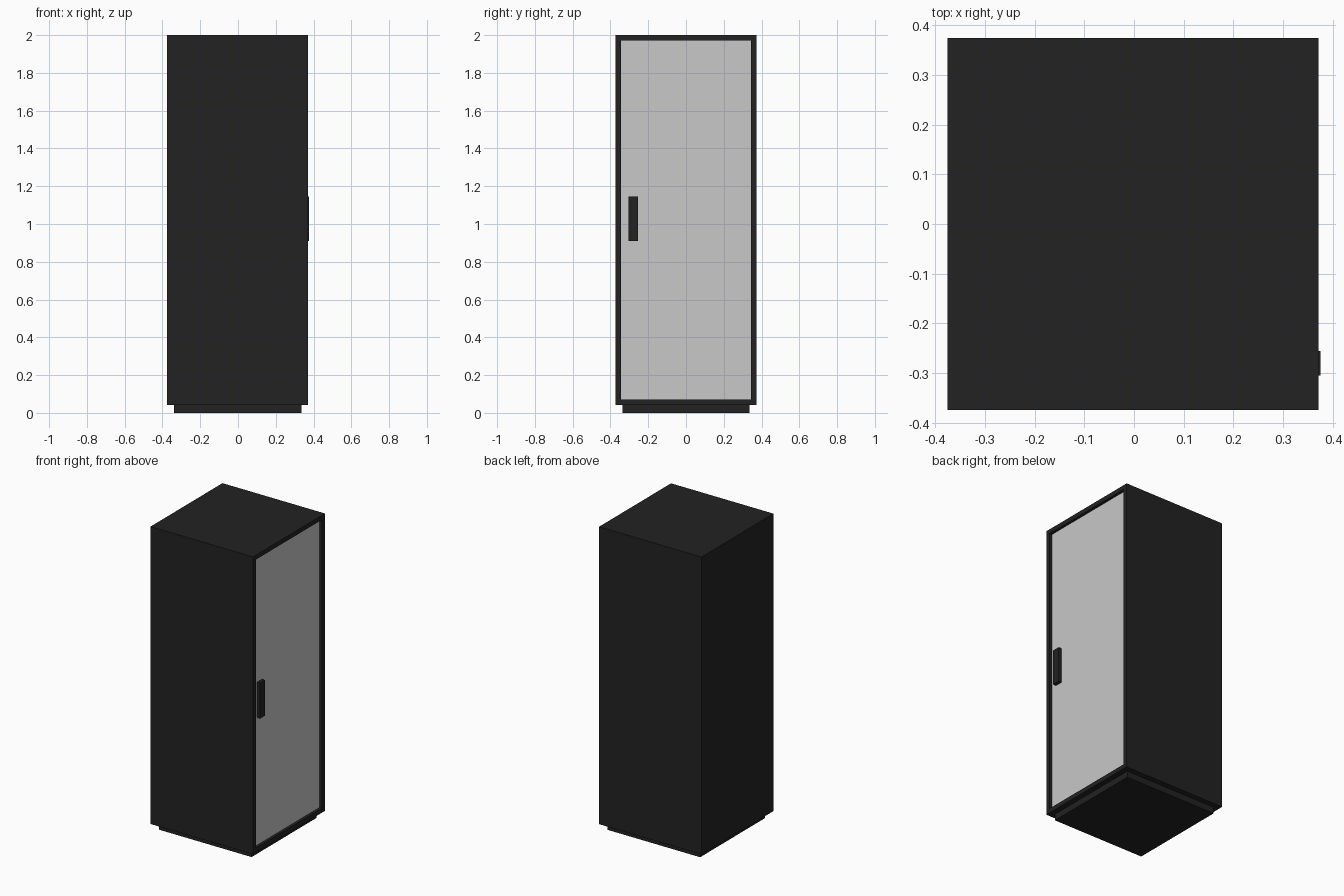
import bpy
import bmesh
from mathutils import Vector

if "Cube" in bpy.data.objects:
    bpy.data.objects.remove(bpy.data.objects["Cube"])


def make_material(name, level):
    mat = bpy.data.materials.new(name)
    mat.use_nodes = True
    colour = (level, level, level, 1)
    mat.diffuse_color = colour
    mat.node_tree.nodes["Principled BSDF"].inputs["Base Color"].default_value = colour
    return mat


black = make_material("matte black", 0.016)
grey = make_material("light grey glass", 0.58)


def make_box(name, low, high, materials):
    """Box between two corners; returns the object and its open bmesh."""
    low, high = Vector(low), Vector(high)
    bm = bmesh.new()
    bmesh.ops.create_cube(bm, size=1)
    bmesh.ops.scale(bm, vec=high - low, verts=bm.verts)
    bmesh.ops.translate(bm, vec=(low + high) / 2, verts=bm.verts)
    mesh = bpy.data.meshes.new(name)
    for mat in materials:
        mesh.materials.append(mat)
    obj = bpy.data.objects.new(name, mesh)
    bpy.context.collection.objects.link(obj)
    return obj, bm


def finish(obj, bm):
    bm.normal_update()
    bm.to_mesh(obj.data)
    bm.free()


HALF = 0.374
FRONT = 0.371      # door side of the cabinet
RECESS = 0.018
FRAME = 0.042

# Cabinet body with a framed, recessed glass door on its right side
body, bm = make_box("cabinet_body", (-0.375, -HALF, 0.042), (FRONT, HALF, 2), [black, grey])
bm.normal_update()
door = max(bm.faces, key=lambda f: f.normal.x)
bmesh.ops.inset_region(bm, faces=[door], thickness=FRAME)
bmesh.ops.inset_region(bm, faces=[door], thickness=0, depth=-RECESS)
door.material_index = 1
finish(body, bm)

# Plinth set in under the body
finish(*make_box("plinth", (-0.339, -0.337, 0), (0.335, 0.337, 0.042), [black]))

# Door handle
finish(*make_box("door_handle", (FRONT - RECESS, -0.305, 0.91), (0.375, -0.255, 1.145), [black]))
